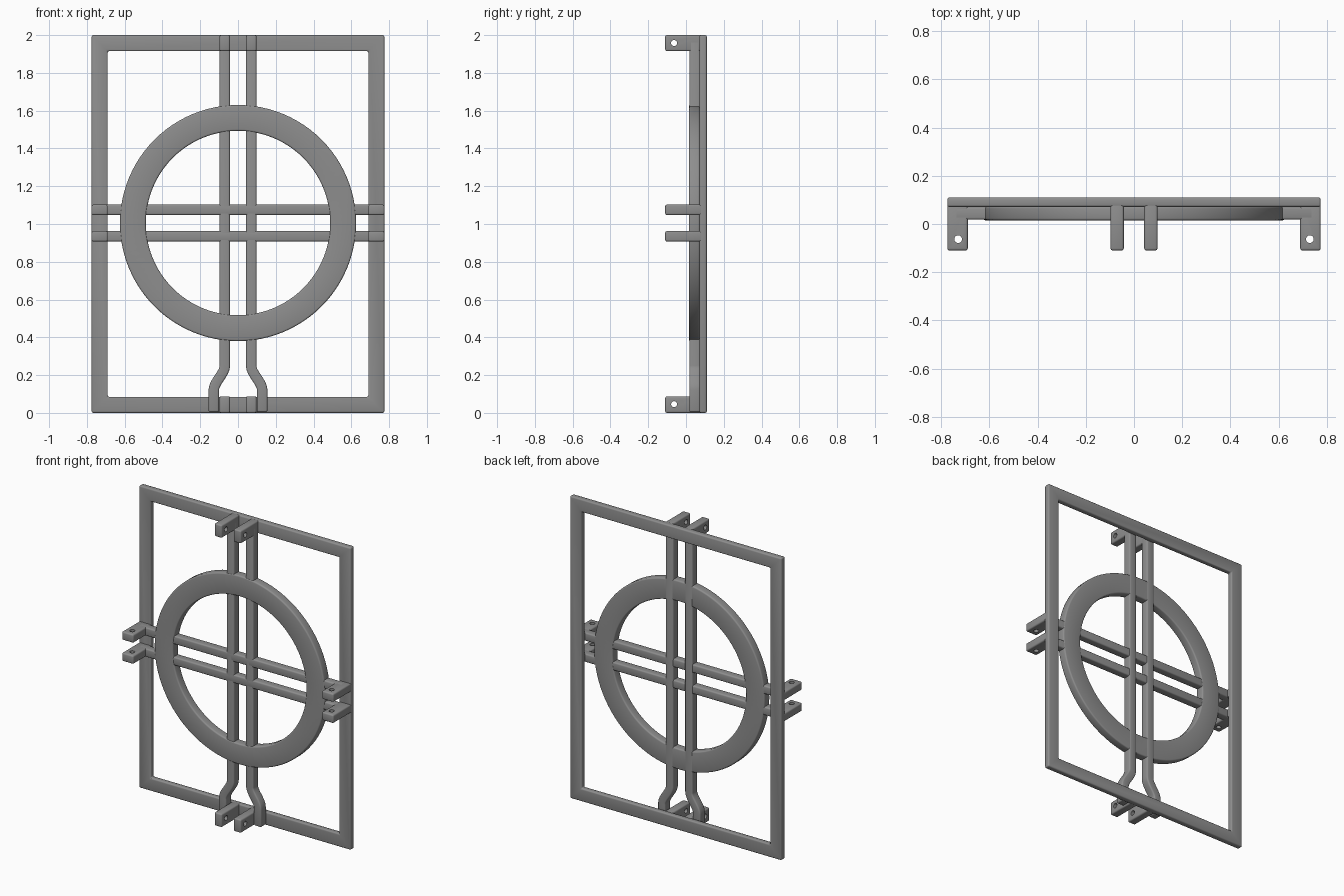
import bpy, bmesh, math
from mathutils import Vector

if "Cube" in bpy.data.objects:
    bpy.data.objects.remove(bpy.data.objects["Cube"])

steel = bpy.data.materials.new("grey_metal")
steel.diffuse_color = (0.27, 0.27, 0.27, 1)
steel.use_nodes = True
steel.node_tree.nodes["Principled BSDF"].inputs["Base Color"].default_value = steel.diffuse_color

W, H = 0.775, 2.0            # frame half width, height
Y0, Y1, Y2 = 0.018, 0.071, 0.11   # bar front, frame front, frame back
BAR, GAP, CZ = 0.055, 0.07, 1.005  # bar width, bar offset, centre height
TIP, HOLE_Y = -0.11, -0.063


def finish(name, bm, bevel=0.009, segments=3):
    bmesh.ops.recalc_face_normals(bm, faces=bm.faces)
    me = bpy.data.meshes.new(name)
    bm.to_mesh(me)
    bm.free()
    ob = bpy.data.objects.new(name, me)
    bpy.context.collection.objects.link(ob)
    me.materials.append(steel)
    bpy.context.view_layer.objects.active = ob
    bpy.ops.object.select_all(action='DESELECT')
    ob.select_set(True)
    if bevel:
        mod = ob.modifiers.new("rounded_edges", 'BEVEL')
        mod.width, mod.segments, mod.limit_method = bevel, segments, 'ANGLE'
        mod.angle_limit = math.radians(40)
        bpy.ops.object.modifier_apply(modifier=mod.name)
    bpy.ops.object.shade_smooth_by_angle(angle=math.radians(35))
    return ob


def box(name, lo, hi):
    bm = bmesh.new()
    bmesh.ops.create_cube(bm, size=1)
    for v in bm.verts:
        v.co = Vector([(a + b) / 2 + c * (b - a) for a, b, c in zip(lo, hi, v.co)])
    return finish(name, bm)


def band(name, outer, inner, y0, y1, closed):
    """Flat band between two (x, z) outlines, given thickness along y."""
    bm = bmesh.new()
    rows = [[bm.verts.new((x, y, z)) for x, z in line]
            for line, y in ((outer, y0), (inner, y0), (inner, y1), (outer, y1))]
    n = len(outer)
    for i in range(n if closed else n - 1):
        j = (i + 1) % n
        for k in range(4):
            a, b = rows[k], rows[(k + 1) % 4]
            bm.faces.new((a[i], a[j], b[j], b[i]))
    if not closed:
        bm.faces.new([r[0] for r in rows])
        bm.faces.new([r[-1] for r in rows])
    return finish(name, bm)


def drill(ob, centre, axis):
    """Pin hole along the x or z axis."""
    rot = (0, math.pi / 2, 0) if axis == 'x' else (0, 0, 0)
    bpy.ops.mesh.primitive_cylinder_add(vertices=24, radius=0.016, depth=0.2,
                                        location=centre, rotation=rot)
    cutter = bpy.context.object
    cutter.hide_render = True
    mod = ob.modifiers.new("pin_hole", 'BOOLEAN')
    mod.operation, mod.solver, mod.object = 'DIFFERENCE', 'EXACT', cutter
    bpy.context.view_layer.objects.active = ob
    bpy.ops.object.modifier_apply(modifier=mod.name)
    bpy.data.objects.remove(cutter)
    ob.data.materials.clear()
    ob.data.materials.append(steel)


# Rectangular back frame
def rect(d):
    return [(-W + d, d), (W - d, d), (W - d, H - d), (-W + d, H - d)]


band("frame", rect(0), rect(0.085), Y1, Y2, True)


# Large ring
def circle(r, n=96):
    return [(r * math.cos(2 * math.pi * i / n), CZ + r * math.sin(2 * math.pi * i / n))
            for i in range(n)]


band("ring", circle(0.625), circle(0.488), Y0 - 0.003, Y1 + 0.002, True)

# Horizontal bars with side lugs
for dz, level in ((GAP, "upper"), (-GAP, "lower")):
    z0, z1 = CZ + dz - BAR / 2, CZ + dz + BAR / 2
    box(level + "_cross_bar", (-W + 0.03, Y0, z0), (W - 0.03, Y1, z1))
    for s, side in ((-1, "left"), (1, "right")):
        xs = sorted((s * (W - 0.085), s * W))
        lug = box(f"{side}_{level}_lug", (xs[0], TIP, z0), (xs[1], Y1 + 0.012, z1))
        drill(lug, (s * 0.73, HOLE_Y, CZ + dz), 'z')

# Vertical bars that jog outward at the foot, with top and bottom lugs
for s, side in ((-1, "left"), (1, "right")):
    path = [Vector((GAP, H - 0.03))]
    for i in range(17):
        t = i / 16
        path.append(Vector((GAP + 0.058 * t * t * (3 - 2 * t), 0.25 - 0.13 * t)))
    path.append(Vector((GAP + 0.058, 0.004)))
    edges = ([], [])
    for i, p in enumerate(path):
        d = (path[min(i + 1, len(path) - 1)] - path[max(i - 1, 0)]).normalized()
        if i in (0, len(path) - 1):
            d = Vector((0, -1))
        normal = Vector((-d.y, d.x)) * BAR / 2
        for line, q in zip(edges, (p + normal, p - normal)):
            line.append((s * q.x, q.y))
    band(side + "_upright_bar", *edges, Y0, Y1 + 0.004, False)
    xs = sorted((s * (GAP - BAR / 2), s * (GAP + BAR / 2)))
    for z0, z1, level in ((0, 0.088, "bottom"), (H - 0.085, H, "top")):
        lug = box(f"{side}_{level}_lug", (xs[0], TIP, z0), (xs[1], Y1 + 0.012, z1))
        drill(lug, (s * GAP, HOLE_Y, 0.046 if z0 == 0 else H - 0.042), 'x')
